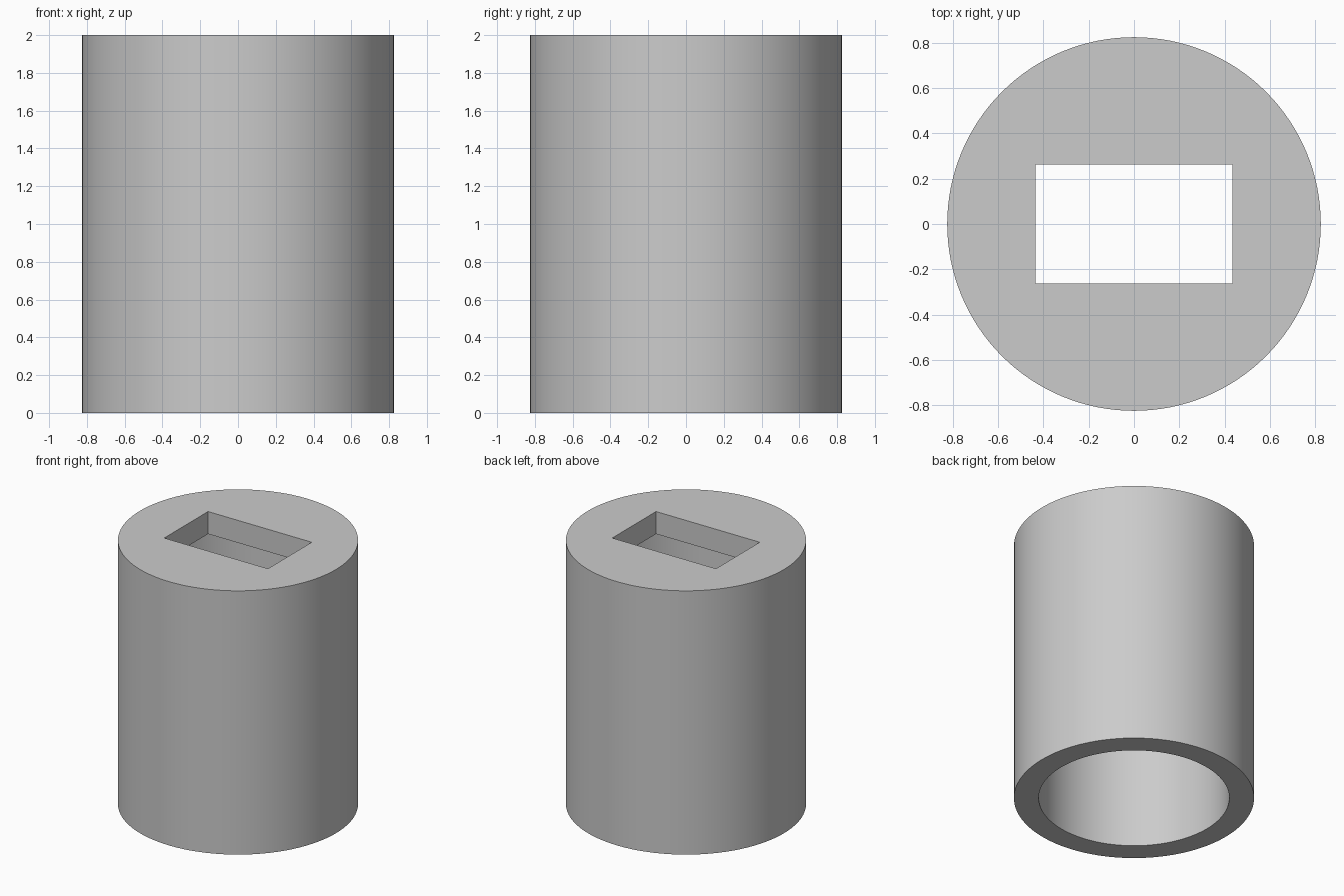
import bpy
import math

# Remove the default cube
old = bpy.data.objects.get("Cube")
if old:
    bpy.data.objects.remove(old, do_unlink=True)

HEIGHT = 2.0
OUTER_R = 0.825
BORE_R = 0.655
CAP = 0.17
SLOT_X, SLOT_Y = 0.87, 0.525
SIDES = 128

# Single grey material
grey = bpy.data.materials.new("light_grey")
grey.use_nodes = True
colour = (0.6, 0.6, 0.6, 1.0)
grey.diffuse_color = colour
grey.node_tree.nodes["Principled BSDF"].inputs["Base Color"].default_value = colour


def cylinder(name, radius, bottom, top):
    bpy.ops.mesh.primitive_cylinder_add(
        vertices=SIDES, radius=radius, depth=top - bottom,
        location=(0, 0, (bottom + top) / 2))
    obj = bpy.context.object
    obj.name = name
    return obj


def cut(target, cutter):
    """Subtract the cutter from the target, then discard it."""
    cutter.hide_render = True
    mod = target.modifiers.new("cut", 'BOOLEAN')
    mod.operation = 'DIFFERENCE'
    mod.solver = 'EXACT'
    mod.object = cutter
    bpy.ops.object.select_all(action='DESELECT')
    bpy.context.view_layer.objects.active = target
    target.select_set(True)
    bpy.ops.object.modifier_apply(modifier=mod.name)
    bpy.data.objects.remove(cutter, do_unlink=True)


# Sleeve with a closed top
sleeve = cylinder("capped_sleeve", OUTER_R, 0, HEIGHT)
sleeve.data.materials.append(grey)

# Round bore, open at the bottom
cut(sleeve, cylinder("bore_cutter", BORE_R, -0.2, HEIGHT - CAP))

# Rectangular slot through the cap
bpy.ops.mesh.primitive_cube_add(size=1, location=(0, 0, HEIGHT))
slot = bpy.context.object
slot.name = "slot_cutter"
slot.scale = (SLOT_X, SLOT_Y, CAP * 4)
cut(sleeve, slot)

bpy.ops.object.shade_smooth_by_angle(angle=math.radians(30))
